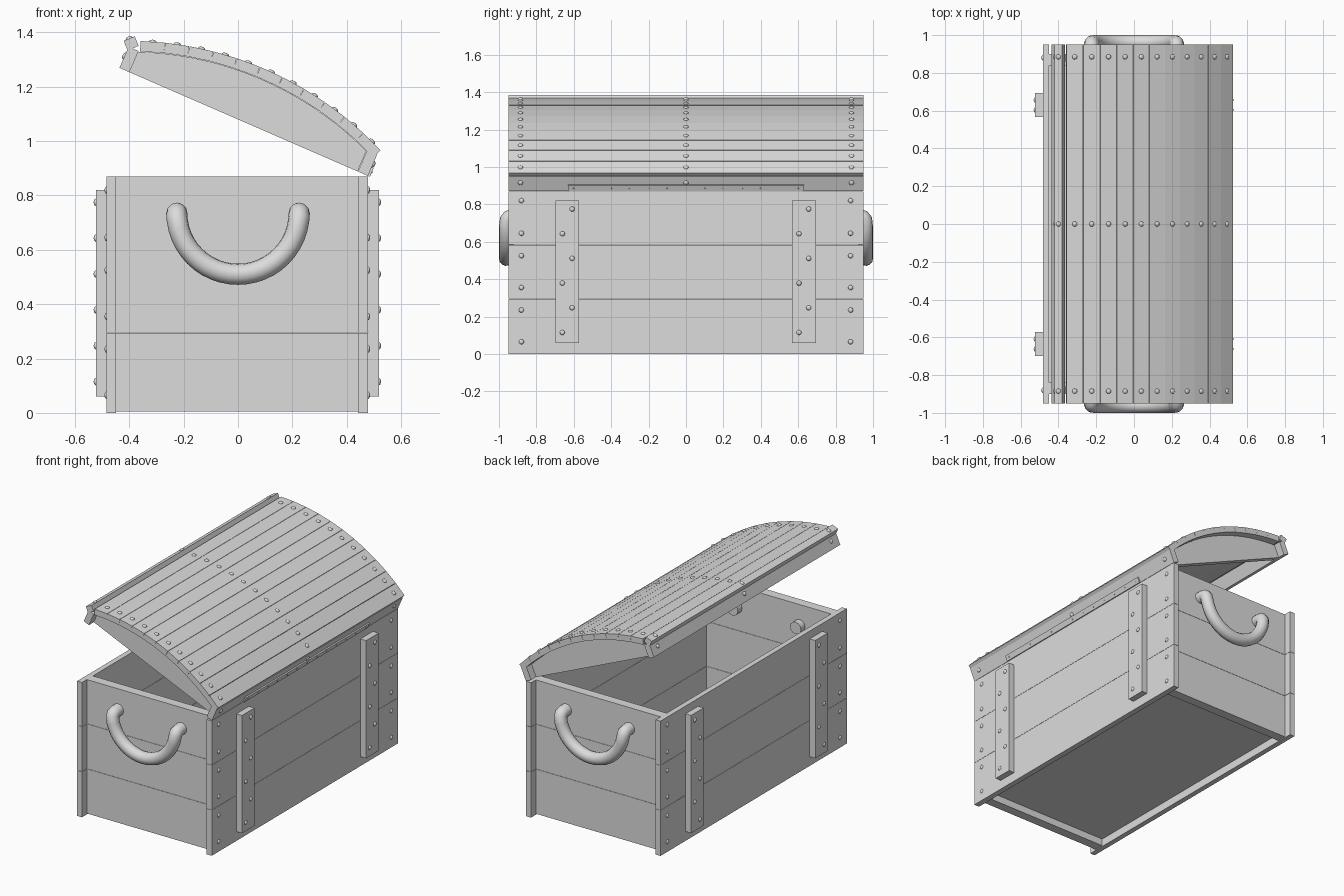
import bpy, bmesh, math
from mathutils import Matrix, Vector

cube = bpy.data.objects.get("Cube")
if cube:
    bpy.data.objects.remove(cube, do_unlink=True)

GREY = (0.72, 0.72, 0.72, 1)
grey = bpy.data.materials.new("plain_grey")
grey.use_nodes = True
grey.diffuse_color = GREY
grey.node_tree.nodes["Principled BSDF"].inputs["Base Color"].default_value = GREY

I = Matrix.Identity(4)
# Lid frame: pivots on the upper right edge of the box, x runs down the slope
LID = Matrix.Translation((0.478, 0, 0.872)) @ Matrix.Rotation(math.radians(23.5), 4, 'Y')


def finish(name, bm, smooth=False):
    bmesh.ops.recalc_face_normals(bm, faces=bm.faces[:])
    me = bpy.data.meshes.new(name)
    bm.to_mesh(me)
    bm.free()
    me.materials.append(grey)
    if smooth:
        me.shade_smooth()
    ob = bpy.data.objects.new(name, me)
    bpy.context.collection.objects.link(ob)
    return ob


def box(name, x, y, z, frame=I):
    """Box from (min, max) pairs, placed in the given frame."""
    bm = bmesh.new()
    size = Matrix.Diagonal((x[1] - x[0], y[1] - y[0], z[1] - z[0], 1))
    mid = Matrix.Translation((sum(x) / 2, sum(y) / 2, sum(z) / 2))
    bmesh.ops.create_cube(bm, size=1, matrix=frame @ mid @ size)
    return finish(name, bm)


def rivets(name, spots, frame=I, r=0.0135):
    """Domed heads; spots are (position, outward normal)."""
    bm = bmesh.new()
    for p, n in spots:
        turn = Vector(n).to_track_quat('Z', 'Y').to_matrix().to_4x4()
        bmesh.ops.create_uvsphere(bm, u_segments=12, v_segments=8, radius=r,
                                  matrix=frame @ Matrix.Translation(p) @ turn @ Matrix.Diagonal((1, 1, 0.6, 1)))
    return finish(name, bm, True)


# Wall planks, three courses high
courses = [(0.0, 0.294), (0.2955, 0.584), (0.5855, 0.87)]
for i, z in enumerate(courses):
    box(f"right_plank_{i}", (0.441, 0.478), (-0.95, 0.95), z)
    box(f"left_plank_{i}", (-0.483, -0.449), (-0.95, 0.95), z)
    for end, s in (("front", -1), ("back", 1)):
        box(f"{end}_plank_{i}", (-0.449, 0.441), sorted((s * 0.838, s * 0.90)), (max(z[0], 0.006), z[1]))

# Recessed floor
box("floor", (-0.449, 0.441), (-0.838, 0.838), (0.052, 0.068))

# Upright battens and their rivets, plus the plank corner rivets
for side, face, s in (("right", 0.478, 1), ("left", -0.483, -1)):
    spots = []
    for y in (-0.635, 0.63):
        box(f"{side}_batten", sorted((face, face + s * 0.04)), (y - 0.064, y + 0.064), (0.06, 0.82))
        for k in range(6):
            spots.append(((face + s * 0.04, y + (0.026 if k % 2 else -0.026), 0.115 + 0.132 * k), (s, 0, 0)))
    for y in (-0.88, 0.88):
        for z in (0.065, 0.235, 0.355, 0.525, 0.645, 0.82):
            spots.append(((face, y, z), (s, 0, 0)))
    rivets(f"{side}_wall_rivets", spots)

# Lid staves along an arc, then a narrow, steeper stave over the opening edge
R, CX, CZ, PITCH, THICK = 1.27, -0.4995, 0.209 - 1.27, 0.0713, 0.038
ROWS = (-0.885, 0, 0.885)
staves = []
for i in range(11):
    arc = Matrix.Translation((CX, 0, CZ)) @ Matrix.Rotation(0.3733 - i * PITCH, 4, 'Y')
    staves.append((arc @ Matrix.Translation((0, 0, R)), R * PITCH / 2 - 0.001))
staves.append((Matrix.Translation((-1.007, 0, 0.113)) @ Matrix.Rotation(math.radians(-46), 4, 'Y'), 0.022))
spots = []
for i, (place, w) in enumerate(staves):
    box(f"lid_stave_{i}", (-w, w), (-0.95, 0.95), (-THICK, 0), LID @ place)
    for y in ROWS:
        spots.append((place @ Vector((0, y, 0)), place.to_3x3() @ Vector((0, 0, 1))))

# Lid lips on both long edges
box("lid_hinge_lip", (-0.04, 0), (-0.95, 0.95), (0, 0.085), LID)
box("lid_front_lip", (-0.997, -0.957), (-0.95, 0.95), (0, 0.085), LID)
for y in ROWS:
    spots.append(((0, y, 0.047), (1, 0, 0)))
    spots.append(((-0.997, y, 0.047), (-1, 0, 0)))
rivets("lid_rivets", spots, LID)

# Arched lid end panels
ri = R - THICK - 0.001
half = math.asin(0.458 / ri)
for end, s in (("front", -1), ("back", 1)):
    bm = bmesh.new()
    pts = [(CX + 0.458, 0), (CX - 0.458, 0)]
    for i in range(25):
        a = -half + 2 * half * i / 24
        pts.append((CX + ri * math.sin(a), CZ + ri * math.cos(a)))
    f = bm.faces.new([bm.verts.new(LID @ Vector((x, s * 0.90, z))) for x, z in pts])
    out = bmesh.ops.extrude_face_region(bm, geom=[f])
    moved = [g for g in out["geom"] if isinstance(g, bmesh.types.BMVert)]
    bmesh.ops.translate(bm, verts=moved, vec=(0, -s * 0.04, 0))
    finish(f"lid_{end}_panel", bm)

# Long hinge plate with small nails
box("hinge_plate", (0, 0.008), (-0.63, 0.63), (0, 0.036), LID)
rivets("hinge_nails", [((0.008, -0.6 + 0.1 * k, 0.018), (1, 0, 0)) for k in range(13)], LID, 0.004)

# Rope handles: a hanging loop whose ends pass through the wall
for end, s in (("front", -1), ("back", 1)):
    rr, zc = 0.225, 0.735
    path = [(-rr, 0.795, zc), (-rr, 0.93, zc), (-rr, 0.948, zc - 0.005), (-rr, 0.958, zc - 0.018)]
    for i in range(2, 23):
        a = math.pi * i / 24
        path.append((-rr * math.cos(a), 0.961, zc - rr * math.sin(a)))
    path += [(rr, y, z) for _, y, z in reversed(path[:4])]
    cu = bpy.data.curves.new(f"{end}_handle_path", 'CURVE')
    cu.dimensions = '3D'
    cu.bevel_depth = 0.039
    cu.bevel_resolution = 4
    cu.use_fill_caps = True
    sp = cu.splines.new('POLY')
    sp.points.add(len(path) - 1)
    for p, (x, y, z) in zip(sp.points, path):
        p.co = (x, s * y, z, 1)
    tmp = bpy.data.objects.new("handle_path", cu)
    bpy.context.collection.objects.link(tmp)
    bpy.context.view_layer.update()
    me = bpy.data.meshes.new_from_object(tmp.evaluated_get(bpy.context.evaluated_depsgraph_get()))
    bpy.data.objects.remove(tmp, do_unlink=True)
    me.materials.clear()
    me.materials.append(grey)
    ob = bpy.data.objects.new(f"{end}_handle", me)
    bpy.context.collection.objects.link(ob)
    bpy.ops.object.select_all(action='DESELECT')
    ob.select_set(True)
    bpy.context.view_layer.objects.active = ob
    bpy.ops.object.shade_smooth_by_angle(angle=math.radians(50))
